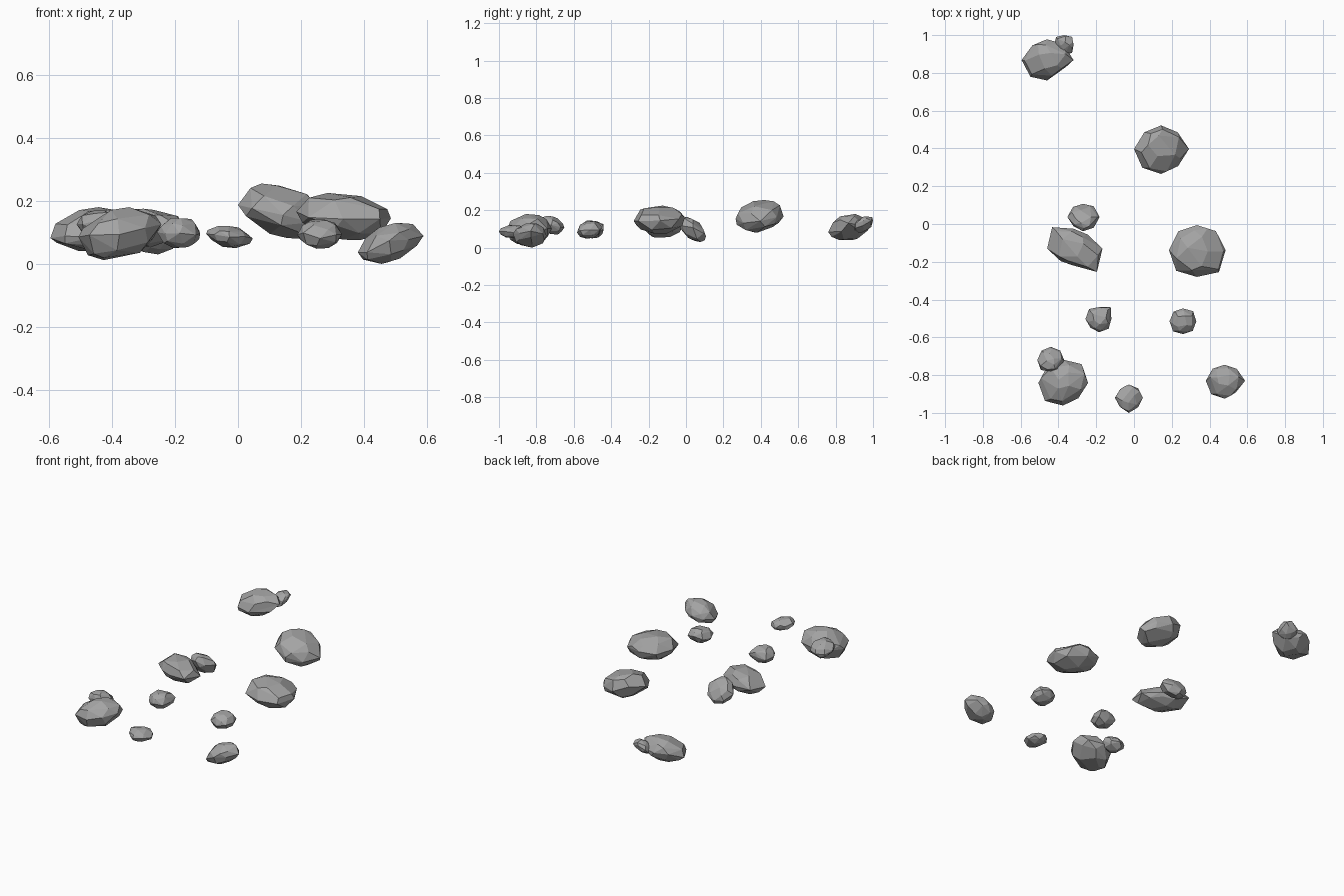
import bpy, bmesh, math, random
from mathutils import Vector

if "Cube" in bpy.data.objects:
    bpy.data.objects.remove(bpy.data.objects["Cube"])

stone = bpy.data.materials.new("grey stone")
stone.diffuse_color = (0.37, 0.37, 0.37, 1)
stone.use_nodes = True
stone.node_tree.nodes["Principled BSDF"].inputs["Base Color"].default_value = stone.diffuse_color


def rock(name, centre, zlo, zhi, radii, tilt=(0, 0), seed=1):
    """Faceted boulder: plan radii every 45 degrees, stacked rings, convex hull."""
    rng = random.Random(seed)
    n = len(radii)

    def plan_radius(a):
        t = (a / math.tau * n) % n
        i = int(t) % n
        f = t - int(t)
        return radii[i] * (1 - f) + radii[(i + 1) % n] * f

    half = (zhi - zlo) / 2
    pts = []
    # rings: elevation in degrees, number of points, angular jitter
    for elev, count, jit in ((0, 8, 0), (33, 7, .25), (-33, 7, .25), (68, 4, .4), (-68, 4, .4)):
        phase = 0 if elev == 0 else rng.uniform(0, math.tau)
        for k in range(count):
            a = phase + k * math.tau / count + rng.uniform(-jit, jit)
            e = math.radians(elev + rng.uniform(-11, 11))
            r = plan_radius(a) / 100
            if elev:
                r *= math.cos(e) ** 0.85 * rng.uniform(.93, 1.03)
            x, y = r * math.cos(a), r * math.sin(a)
            pts.append(Vector((x, y, half * math.sin(e) + tilt[0] * x + tilt[1] * y)))
    # fit the height exactly
    lo, hi = min(p.z for p in pts), max(p.z for p in pts)
    for p in pts:
        p.z = zlo + (p.z - lo) / (hi - lo) * (zhi - zlo)

    bm = bmesh.new()
    for p in pts:
        bm.verts.new((p.x, p.y, p.z))
    bmesh.ops.convex_hull(bm, input=bm.verts[:])
    loose = [v for v in bm.verts if not v.link_faces]
    bmesh.ops.delete(bm, geom=loose, context='VERTS')
    bmesh.ops.dissolve_limit(bm, angle_limit=math.radians(9), verts=bm.verts[:], edges=bm.edges[:])
    bmesh.ops.recalc_face_normals(bm, faces=bm.faces[:])
    me = bpy.data.meshes.new(name)
    bm.to_mesh(me)
    bm.free()
    me.materials.append(stone)
    ob = bpy.data.objects.new(name, me)
    ob.location = (centre[0], centre[1], 0)
    bpy.context.collection.objects.link(ob)


# large boulders (radii in hundredths, starting at +x, anticlockwise)
rock("back_boulder", (-.46, .868), .04, .18, (14, 12, 11, 11, 13.5, 12.5, 10.8, 9), (.1, .1), 1)
rock("back_boulder_spur", (-.37, .948), .08, .168, (5, 6, 5.2, 6, 5, 6, 5, 6), (.3, .4), 2)
rock("centre_back_boulder", (.143, .397), .08, .255, (14.8, 12.5, 12.5, 12.5, 14.3, 14, 13.2, 12.8), (-.2, .1), 3)
rock("left_boulder", (-.32, -.13), .055, .175, (15.3, 10.5, 10.5, 16, 14, 9.5, 9, 17.5), (0, 0), 4)
rock("right_boulder", (.333, -.138), .075, .225, (15.2, 14.2, 13.2, 14, 14.8, 15.5, 14.2, 16.5), (-.08, 0), 5)
rock("front_left_boulder", (-.376, -.841), .012, .18, (13.3, 14, 12.3, 12, 13, 13.5, 12, 11.5), (.15, 0), 6)
rock("front_right_boulder", (.48, -.83), 0, .13, (10.8, 9, 8.5, 9, 10, 10, 9.5, 8.5), (.3, 0), 7)

# small stones
rock("left_stone", (-.27, .037), .03, .165, (8.8, 8, 7, 7.5, 8.3, 7, 7.5, 8), (0, -.5), 8)
rock("inner_left_stone", (-.185, -.503), .05, .145, (6.5, 8.8, 6.3, 7.5, 7.2, 6.5, 7, 7.2), (0, 0), 9)
rock("inner_right_stone", (.26, -.515), .048, .142, (7, 7.5, 6.8, 7.2, 7.2, 7.5, 6.8, 7.2), (0, .1), 10)
rock("front_left_stone", (-.44, -.72), .07, .17, (7, 7, 7, 7, 7.2, 7.5, 6, 7), (0, -.2), 11)
rock("front_stone", (-.027, -.92), .05, .12, (7.4, 7, 7, 6.5, 7.4, 6.8, 8, 7), (-.1, 0), 12)
